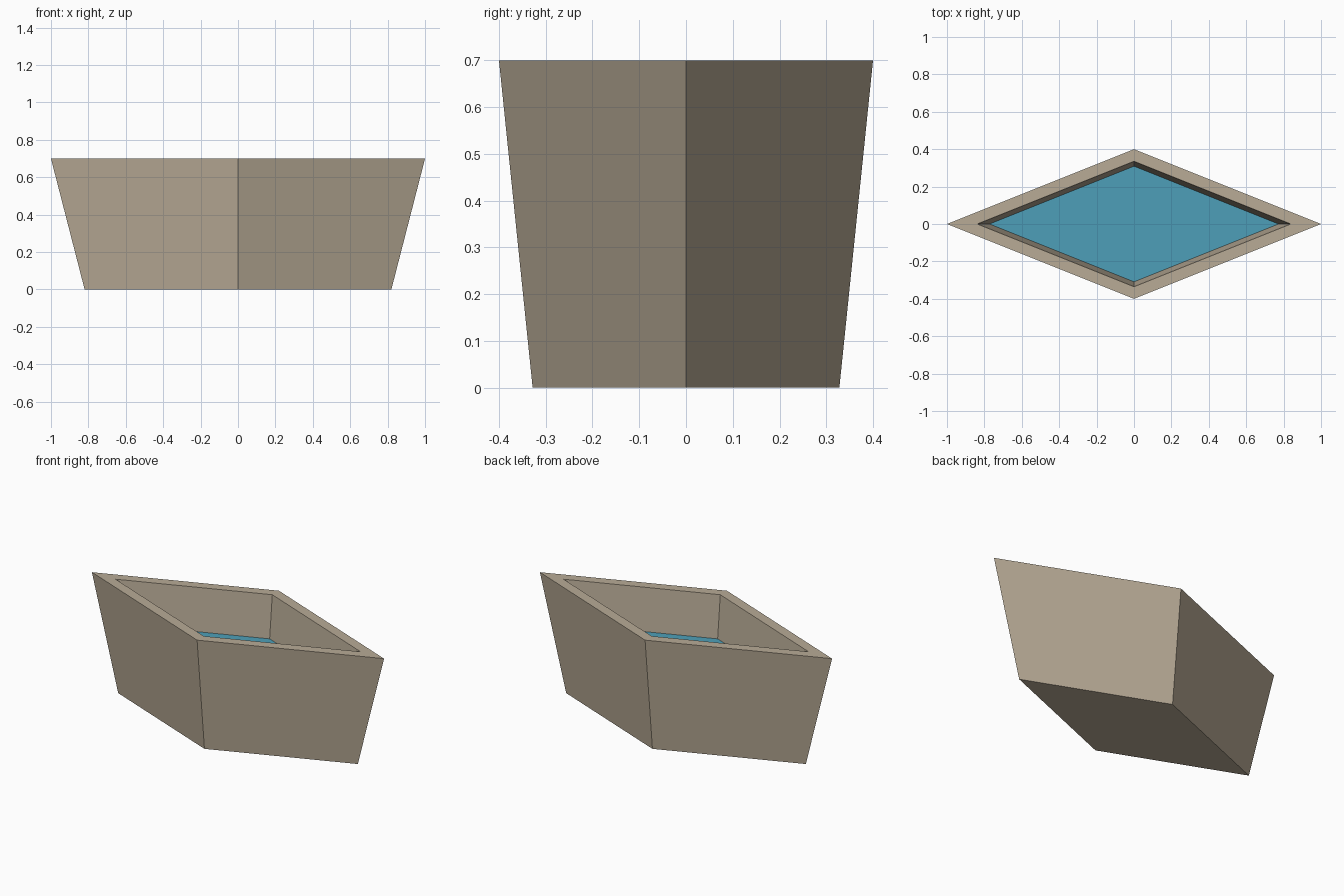
import bpy, bmesh

if "Cube" in bpy.data.objects:
    bpy.data.objects.remove(bpy.data.objects["Cube"])

HALF_X, HALF_Y, HEIGHT = 1.0, 0.4, 0.70
BASE = 0.82           # scale of the footprint at the ground
RIM_IN = 0.838        # scale of the opening at the rim
WATER_IN, WATER_Z = 0.771, 0.437


def material(name, rgb):
    m = bpy.data.materials.new(name)
    m.diffuse_color = (*rgb, 1)
    m.use_nodes = True
    m.node_tree.nodes["Principled BSDF"].inputs["Base Color"].default_value = m.diffuse_color
    return m


def rhombus_stack(name, rings, mat):
    """Loft rhombus rings (scale, z) and cap both ends."""
    bm = bmesh.new()
    loops = [[bm.verts.new((x * HALF_X * s, y * HALF_Y * s, z))
              for x, y in ((1, 0), (0, 1), (-1, 0), (0, -1))] for s, z in rings]
    for a, b in zip(loops, loops[1:]):
        for i in range(4):
            j = (i + 1) % 4
            bm.faces.new((a[i], a[j], b[j], b[i]))
    bm.faces.new(loops[0][::-1])
    bm.faces.new(loops[-1])
    bmesh.ops.recalc_face_normals(bm, faces=bm.faces)
    me = bpy.data.meshes.new(name)
    bm.to_mesh(me)
    bm.free()
    me.materials.append(mat)
    ob = bpy.data.objects.new(name, me)
    bpy.context.collection.objects.link(ob)
    return ob


stone = material("warm stone", (0.479, 0.407, 0.305))
water = material("water blue", (0.076, 0.347, 0.479))

# Tapered basin: outer wall, flat rim, sloped inner wall, floor just under the water
rhombus_stack("basin", [(BASE, 0), (1, HEIGHT), (RIM_IN, HEIGHT),
                        (WATER_IN, WATER_Z - 0.008)], stone)

# Thin water sheet filling the basin
rhombus_stack("water_surface", [(WATER_IN, WATER_Z - 0.006), (WATER_IN + 0.002, WATER_Z)], water)
